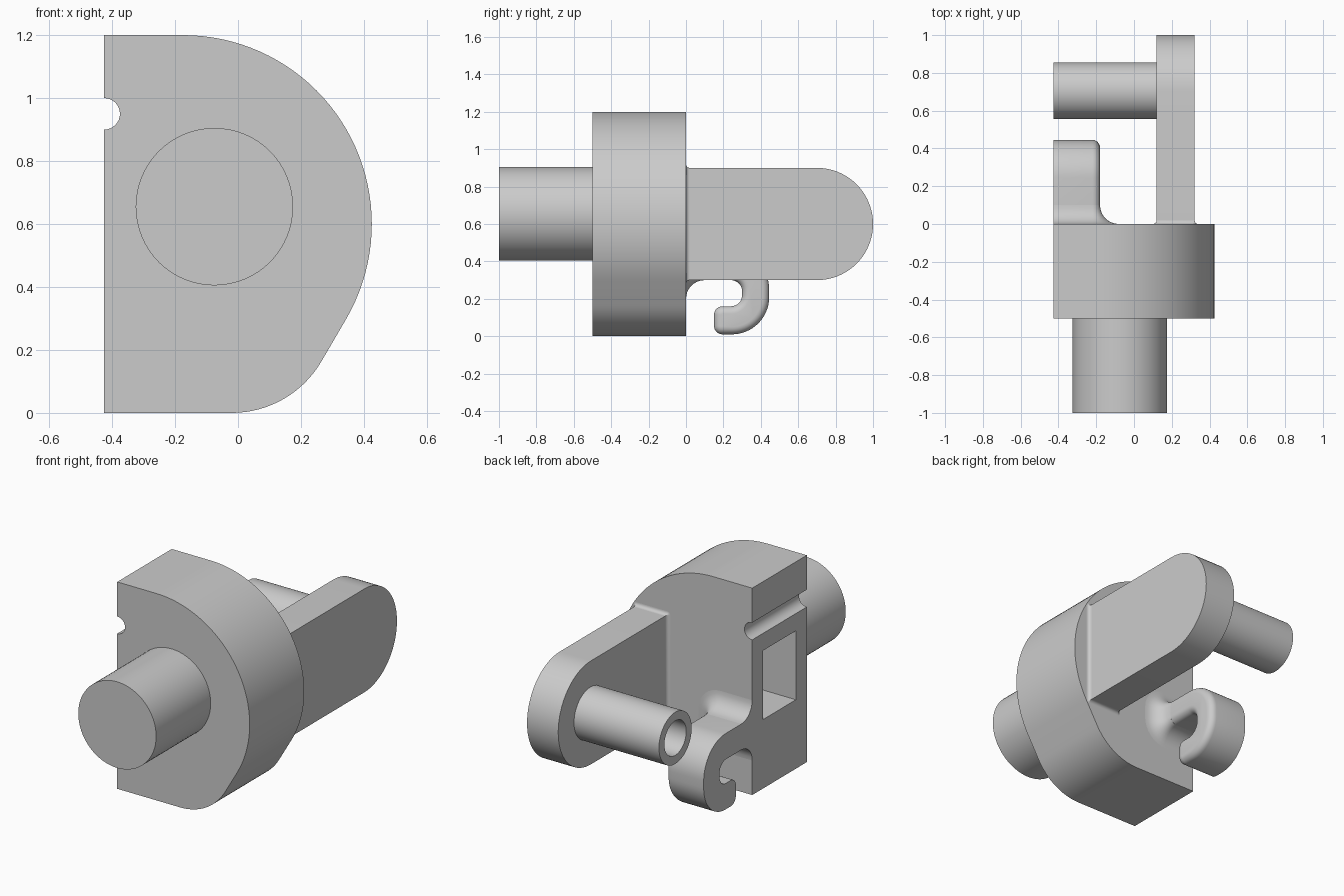
import bpy, bmesh
from math import sin, cos, radians, sqrt

default = bpy.data.objects.get("Cube")
if default:
    bpy.data.objects.remove(default, do_unlink=True)

grey = bpy.data.materials.new("plain_grey")
grey.use_nodes = True
tone = (0.6, 0.6, 0.6, 1)
grey.diffuse_color = tone
grey.node_tree.nodes["Principled BSDF"].inputs["Base Color"].default_value = tone

CUT = -0.425  # flat side plane shared by plate, pin and hook


def arc(cx, cy, r, start, end, n=12):
    angles = [radians(start + (end - start) * i / n) for i in range(n + 1)]
    return [(cx + r * cos(a), cy + r * sin(a)) for a in angles]


def circle(cx, cy, r, n=64):
    return arc(cx, cy, r, 0, 360, n)[:-1]


def along_x(pts, x):
    return [(x, u, v) for u, v in pts]


def along_y(pts, y):
    return [(u, y, v) for u, v in pts]


def loft(name, rings, round_edges=None, radius=0.04):
    """Skin a list of equal rings, cap both ends, optionally round some edges."""
    bm = bmesh.new()
    loops = [[bm.verts.new(p) for p in ring] for ring in rings]
    for a, b in zip(loops, loops[1:]):
        for i in range(len(a)):
            j = (i + 1) % len(a)
            bm.faces.new((a[i], a[j], b[j], b[i]))
    bm.faces.new(loops[0])
    bm.faces.new(loops[-1])
    bmesh.ops.recalc_face_normals(bm, faces=bm.faces[:])
    if round_edges:
        edges = [e for e in bm.edges if round_edges(e)]
        bmesh.ops.bevel(bm, geom=edges, offset=radius, segments=6,
                        profile=0.5, affect='EDGES', clamp_overlap=False)
    mesh = bpy.data.meshes.new(name)
    bm.to_mesh(mesh)
    bm.free()
    mesh.materials.append(grey)
    obj = bpy.data.objects.new(name, mesh)
    bpy.context.collection.objects.link(obj)
    return obj


def select_only(obj):
    bpy.ops.object.select_all(action='DESELECT')
    obj.select_set(True)
    bpy.context.view_layer.objects.active = obj


def flare(name, x0, x1, z0, z1, corner, r, open_side=False):
    """Concave fillet where a bar leaves the back of the plate."""
    rings = []
    for i in range(9):
        y = r * (1 - cos(radians(90 * i / 8)))
        d = r - sqrt(max(0, r * r - (r - y) ** 2))
        c = corner + d
        ring = arc(x1 - corner, z0 + corner, c, -90, 0, 8)
        ring += arc(x1 - corner, z1 - corner, c, 0, 90, 8)
        if open_side:
            ring += [(x0, z1 + d), (x0, z0 - d)]
        else:
            ring += arc(x0 + corner, z1 - corner, c, 90, 180, 8)
            ring += arc(x0 + corner, z0 + corner, c, 180, 270, 8)
        rings.append(along_y(ring, y))
    return loft(name, rings)


# Main plate: rounded outline with a round notch in the flat side
outline = [(CUT, 0)] + arc(-0.02, 0.33, 0.33, -90, -30, 16)
outline += arc(-0.175, 0.6, 0.6, -30, 90, 40)
outline += [(CUT, 1.2)] + arc(CUT, 0.95, 0.05, 90, -90, 16)
plate = loft("plate", [along_y(outline, -0.5), along_y(outline, 0)])

# Rectangular pocket in the flat side
pocket = [(-0.4, 0.4), (-0.1, 0.4), (-0.1, 0.8), (-0.4, 0.8)]
cutter = loft("pocket_cutter", [along_x(pocket, CUT - 0.1), along_x(pocket, CUT + 0.35)])
cutter.hide_render = True
cut = plate.modifiers.new("pocket", 'BOOLEAN')
cut.operation = 'DIFFERENCE'
cut.solver = 'EXACT'
cut.object = cutter
select_only(plate)
bpy.ops.object.modifier_apply(modifier=cut.name)
bpy.data.objects.remove(cutter, do_unlink=True)

# Front shaft
disc = circle(-0.075, 0.655, 0.25)
shaft = loft("front_shaft", [along_y(disc, -1), along_y(disc, -0.49)])

# Rear arm with a round end, and its small root fillet
side = [(-0.01, 0.3)] + arc(0.7, 0.6, 0.3, -90, 90, 40) + [(-0.01, 0.9)]
arm = loft("rear_arm", [along_x(side, 0.12), along_x(side, 0.32)])
arm_root = flare("arm_root_fillet", 0.12, 0.32, 0.3, 0.9, 0.0005, 0.02)

# Hollow pin on the inner face of the arm
pin_steps = [(0.13, 0.15), (CUT, 0.15), (CUT, 0.1), (0.115, 0.1)]
pin = loft("hollow_pin", [along_x(circle(0.705, 0.6, r), x) for x, r in pin_steps])

# Hook with rounded outer edges, and its root fillet
bend = [(0.1, 0.3)]
bend += arc(0.24, 0.24, 0.06, 90, 0, 8) + arc(0.24, 0.22, 0.06, 0, -90, 8)
bend += arc(0.195, 0.115, 0.045, 90, 180, 8) + arc(0.195, 0.055, 0.045, 180, 270, 8)
bend += arc(0.245, 0.21, 0.2, -90, 0, 16) + arc(0.245, 0.25, 0.2, 0, 90, 16)
bend += [(0.1, 0.45)]


def hook_rim(edge):
    on_cap = all(abs(v.co.x + 0.18) < 1e-4 for v in edge.verts)
    at_root = all(v.co.y < 0.101 for v in edge.verts)
    return on_cap and not at_root


hook = loft("hook", [along_x(bend, CUT), along_x(bend, -0.18)], hook_rim)
hook_root = flare("hook_root_fillet", CUT, -0.18, 0.3, 0.45, 0.04, 0.1, True)

# Smooth curved faces, keep corners sharp
for obj in (plate, shaft, arm, arm_root, pin, hook, hook_root):
    select_only(obj)
    bpy.ops.object.shade_smooth_by_angle(angle=radians(30))
